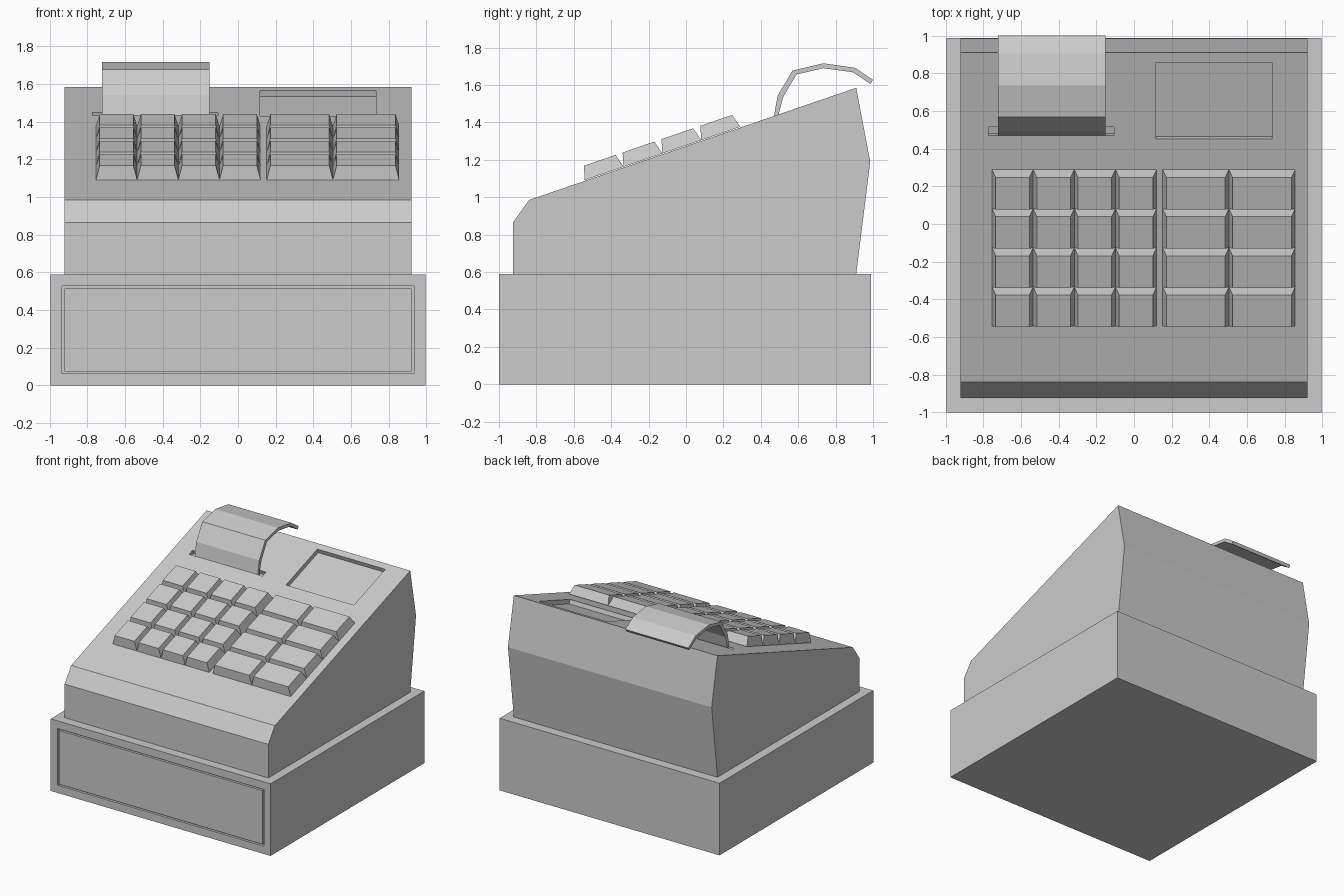
import bpy, bmesh, math
from mathutils import Matrix

if "Cube" in bpy.data.objects:
    bpy.data.objects.remove(bpy.data.objects["Cube"])

# Sloped top panel frame: local x = across, y = up the slope, z = outward
Y0, Z0, Y1, Z1 = -0.84, 0.985, 0.91, 1.585
ANGLE = math.atan2(Z1 - Z0, Y1 - Y0)
SLOPE = Matrix.Translation((0, Y0, Z0)) @ Matrix.Rotation(ANGLE, 4, 'X')


def along(y):
    """Distance up the slope for a world y position."""
    return (y - Y0) / math.cos(ANGLE)


def finish(name, bm):
    bmesh.ops.recalc_face_normals(bm, faces=bm.faces)
    mesh = bpy.data.meshes.new(name)
    bm.to_mesh(mesh)
    bm.free()
    obj = bpy.data.objects.new(name, mesh)
    bpy.context.collection.objects.link(obj)
    return obj


def box(name, x, y, z, taper=0.0, matrix=Matrix()):
    """Box from min/max pairs; taper insets the top face."""
    bm = bmesh.new()
    bmesh.ops.create_cube(bm, size=1)
    for v in bm.verts:
        inset = taper if v.co.z > 0 else 0
        sx, sy = math.copysign(1, v.co.x), math.copysign(1, v.co.y)
        v.co = ((x[0] + x[1]) / 2 + sx * ((x[1] - x[0]) / 2 - inset),
                (y[0] + y[1]) / 2 + sy * ((y[1] - y[0]) / 2 - inset),
                z[1] if v.co.z > 0 else z[0])
    bm.transform(matrix)
    return finish(name, bm)


def extrude_profile(name, points, x0, x1):
    """Extrude a (y, z) outline from x0 to x1."""
    bm = bmesh.new()
    face = bm.faces.new([bm.verts.new((x0, y, z)) for y, z in points])
    new = bmesh.ops.extrude_face_region(bm, geom=[face])['geom']
    bmesh.ops.translate(bm, vec=(x1 - x0, 0, 0),
                        verts=[g for g in new if isinstance(g, bmesh.types.BMVert)])
    return finish(name, bm)


def cut(obj, cutter):
    mod = obj.modifiers.new("recess", 'BOOLEAN')
    mod.operation = 'DIFFERENCE'
    mod.solver = 'EXACT'
    mod.object = cutter
    bpy.context.view_layer.objects.active = obj
    bpy.ops.object.modifier_apply(modifier=mod.name)
    bpy.data.objects.remove(cutter)


# Cash drawer case, with a front panel set flush in a pocket to leave a groove
case = box("drawer_case", (-0.995, 0.995), (-1, 0.988), (0, 0.59))
cut(case, box("cutter", (-0.934, 0.934), (-1.1, -0.98), (0.063, 0.527)))
box("drawer_front", (-0.922, 0.922), (-1, -0.98), (0.075, 0.515))

# Register body with sloped top, display recess and paper slot
body = extrude_profile("register_body", [
    (-0.925, 0.59), (-0.925, 0.865), (Y0, Z0), (Y1, Z1),
    (0.985, 1.19), (0.91, 0.59)], -0.922, 0.922)
cut(body, box("cutter", (0.118, 0.733), (along(0.452), along(0.857)),
              (-0.035, 0.1), matrix=SLOPE))
cut(body, box("cutter", (-0.772, -0.107), (along(0.47), along(0.515)),
              (-0.035, 0.1), matrix=SLOPE))

# Curled receipt paper
outer = [(0.466, 1.41), (0.49, 1.543), (0.569, 1.677),
         (0.735, 1.716), (0.904, 1.692), (1.0, 1.628)]
inner = [(0.487, 1.41), (0.519, 1.535), (0.591, 1.657),
         (0.735, 1.69), (0.893, 1.668), (0.986, 1.606)]
extrude_profile("receipt_paper", outer + inner[::-1], -0.721, -0.151)

# Keypad: four square columns and two wide columns, four rows
PITCH = 0.2195
columns = [(-0.754 + i * 0.2185, -0.754 + (i + 1) * 0.2185) for i in range(4)]
columns += [(0.152, 0.504), (0.504, 0.856)]
for row in range(4):
    start = along(-0.54) + row * PITCH
    for col, span in enumerate(columns):
        box(f"key_{row + 1}_{col + 1}", span, (start, start + PITCH),
            (0.004, 0.078), taper=0.02, matrix=SLOPE)
